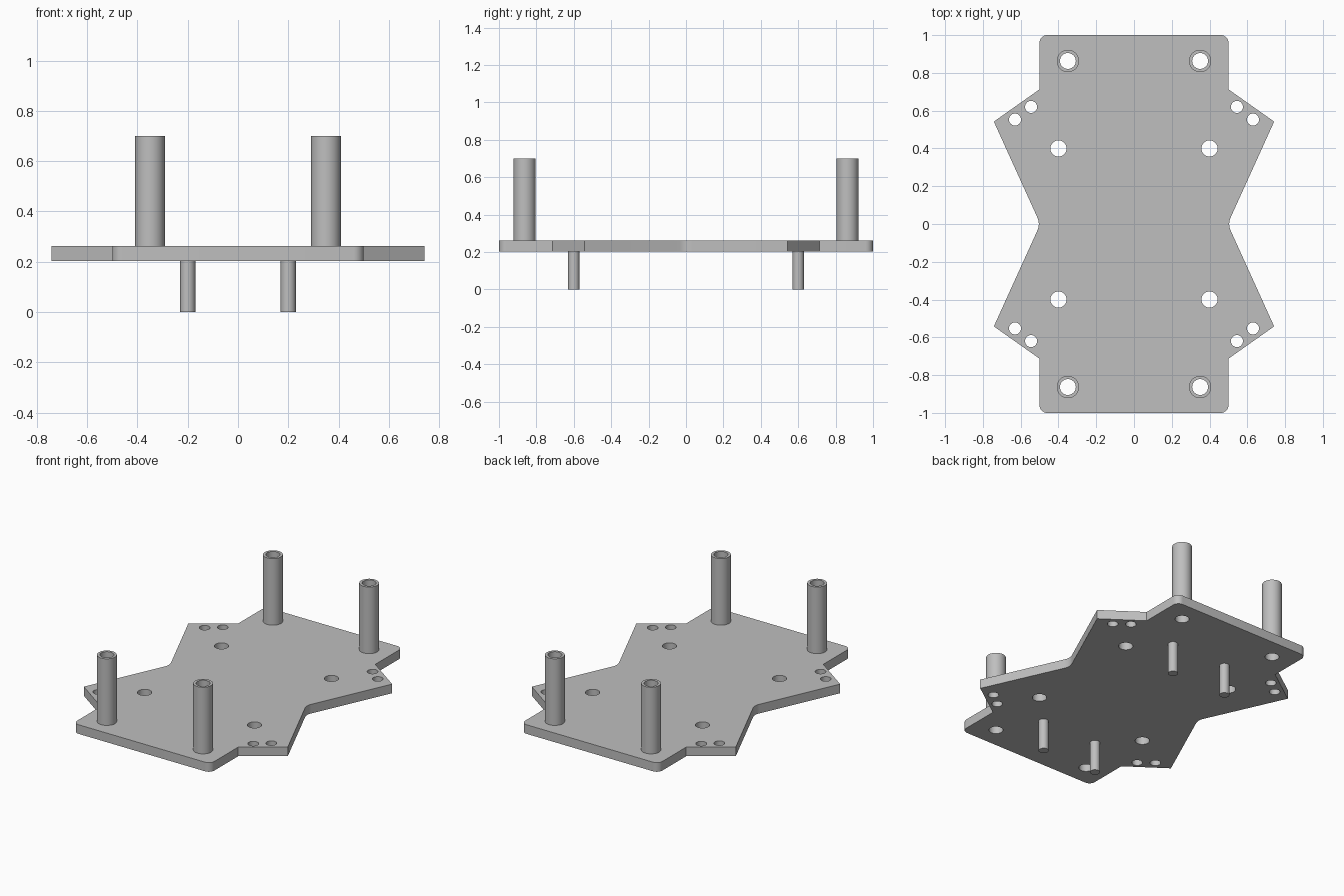
import bpy, bmesh, math
from mathutils import Vector

if "Cube" in bpy.data.objects:
    bpy.data.objects.remove(bpy.data.objects["Cube"])

grey = bpy.data.materials.new("light grey")
grey.use_nodes = True
grey.diffuse_color = (0.52, 0.52, 0.52, 1)
grey.node_tree.nodes["Principled BSDF"].inputs["Base Color"].default_value = grey.diffuse_color

PLATE_BOTTOM, PLATE_TOP, POST_TOP = 0.202, 0.262, 0.70
BORE = 0.042
CORNERS = [(sx, sy) for sx in (-1, 1) for sy in (-1, 1)]


def circle(x, y, radius, sides=32):
    return [(x + radius * math.cos(math.tau * i / sides),
             y + radius * math.sin(math.tau * i / sides)) for i in range(sides)]


def fillet(before, corner, after, radius, steps=6):
    """Points of an arc rounding one corner of an outline."""
    c = Vector(corner)
    u, v = (Vector(before) - c).normalized(), (Vector(after) - c).normalized()
    half = u.angle(v) / 2
    centre = c + (u + v).normalized() * (radius / math.sin(half))
    start = c + u * (radius / math.tan(half)) - centre
    end = c + v * (radius / math.tan(half)) - centre
    return [tuple(centre + start.lerp(end, i / steps).normalized() * radius)
            for i in range(steps + 1)]


def extruded(name, loops, bottom, top):
    """Fill an outline, leaving the inner loops open, and give it thickness."""
    bm = bmesh.new()
    edges = []
    for loop in loops:
        verts = [bm.verts.new((x, y, bottom)) for x, y in loop]
        edges += [bm.edges.new((a, b)) for a, b in zip(verts, verts[1:] + verts[:1])]
    bmesh.ops.triangle_fill(bm, use_beauty=True, edges=edges, normal=(0, 0, 1))
    result = bmesh.ops.extrude_face_region(bm, geom=bm.faces[:], use_keep_orig=True)
    raised = [g for g in result["geom"] if isinstance(g, bmesh.types.BMVert)]
    bmesh.ops.translate(bm, verts=raised, vec=(0, 0, top - bottom))
    bmesh.ops.recalc_face_normals(bm, faces=bm.faces[:])
    mesh = bpy.data.meshes.new(name)
    bm.to_mesh(mesh)
    bm.free()
    mesh.materials.append(grey)
    obj = bpy.data.objects.new(name, mesh)
    bpy.context.collection.objects.link(obj)
    bpy.ops.object.select_all(action="DESELECT")
    obj.select_set(True)
    bpy.context.view_layer.objects.active = obj
    bpy.ops.object.shade_smooth_by_angle(angle=math.radians(30))
    return obj


# Plate outline: one quarter, mirrored to the half and then to the whole
tip, notch, end = (0.742, 0.542), (0.5, 0.713), (0.5, 1.0)
waist = fillet((tip[0], -tip[1]), (0.496, 0), tip, 0.08)
quarter = [tip, notch] + fillet(notch, end, (0, 1.0), 0.04)
right = [(x, -y) for x, y in reversed(quarter)] + waist + quarter
outline = right + [(-x, y) for x, y in reversed(right)]

# Plate with mounting holes, wing holes and post bores
holes = []
for sx, sy in CORNERS:
    for x, y, r in ((0.4, 0.4, 0.043), (0.63, 0.553, 0.032),
                    (0.545, 0.62, 0.032), (0.35, 0.863, BORE)):
        holes.append(circle(sx * x, sy * y, r))
extruded("base_plate", [outline] + holes, PLATE_BOTTOM, PLATE_TOP)

# Hollow posts above, solid pegs below
for sx, sy in CORNERS:
    place = ("back" if sy > 0 else "front") + ("_left" if sx > 0 else "_right")
    x, y = sx * 0.35, sy * 0.863
    extruded(place + "_post", [circle(x, y, 0.059), circle(x, y, BORE)], PLATE_TOP, POST_TOP)
    extruded(place + "_peg", [circle(sx * 0.2, sy * 0.6, 0.03)], 0, PLATE_BOTTOM)
